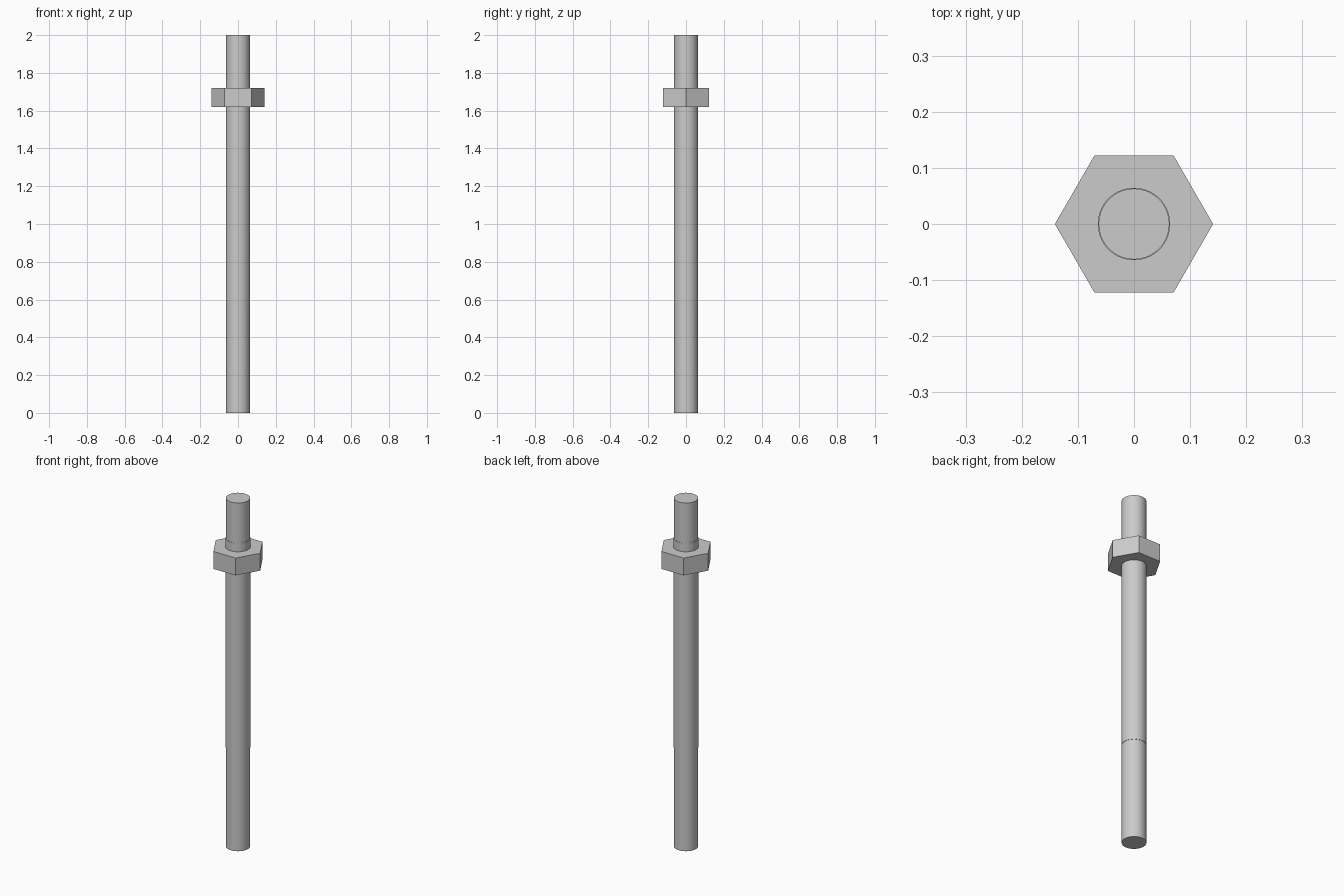
import bpy
import math

if "Cube" in bpy.data.objects:
    bpy.data.objects.remove(bpy.data.objects["Cube"])


def prism(name, sides, radius, z0, z1):
    """Upright prism or cylinder with its first corner on the x axis."""
    bpy.ops.mesh.primitive_cylinder_add(
        vertices=sides, radius=radius, depth=z1 - z0,
        location=(0, 0, (z0 + z1) / 2))
    ob = bpy.context.object
    ob.name = name
    return ob


def lathe(name, profile, sides):
    """Closed solid of revolution from (radius, z) points, bottom to top."""
    verts, faces = [], []
    for r, z in profile:
        for i in range(sides):
            a = 2 * math.pi * i / sides
            verts.append((r * math.cos(a), r * math.sin(a), z))
    for k in range(len(profile) - 1):
        for i in range(sides):
            j = (i + 1) % sides
            faces.append((k * sides + i, k * sides + j,
                          (k + 1) * sides + j, (k + 1) * sides + i))
    faces.append(tuple(reversed(range(sides))))
    faces.append(tuple(range(len(verts) - sides, len(verts))))
    mesh = bpy.data.meshes.new(name)
    mesh.from_pydata(verts, [], faces)
    ob = bpy.data.objects.new(name, mesh)
    bpy.context.collection.objects.link(ob)
    bpy.ops.object.select_all(action='DESELECT')
    ob.select_set(True)
    bpy.context.view_layer.objects.active = ob
    bpy.ops.object.shade_smooth_by_angle(angle=math.radians(30))
    return ob


R_THREAD, R_SHANK = 0.063, 0.0645

# Rod: threaded ends with a slightly thicker shank between them
lathe("stud_rod", [(R_THREAD, 0), (R_THREAD, 0.57), (R_SHANK, 0.57),
                   (R_SHANK, 1.77), (R_THREAD, 1.77), (R_THREAD, 2)], 64)

# Hexagonal nut, corners on the x axis
nut = prism("hex_nut", 6, 0.141, 1.62, 1.72)
nut.rotation_euler.z = math.radians(30)
